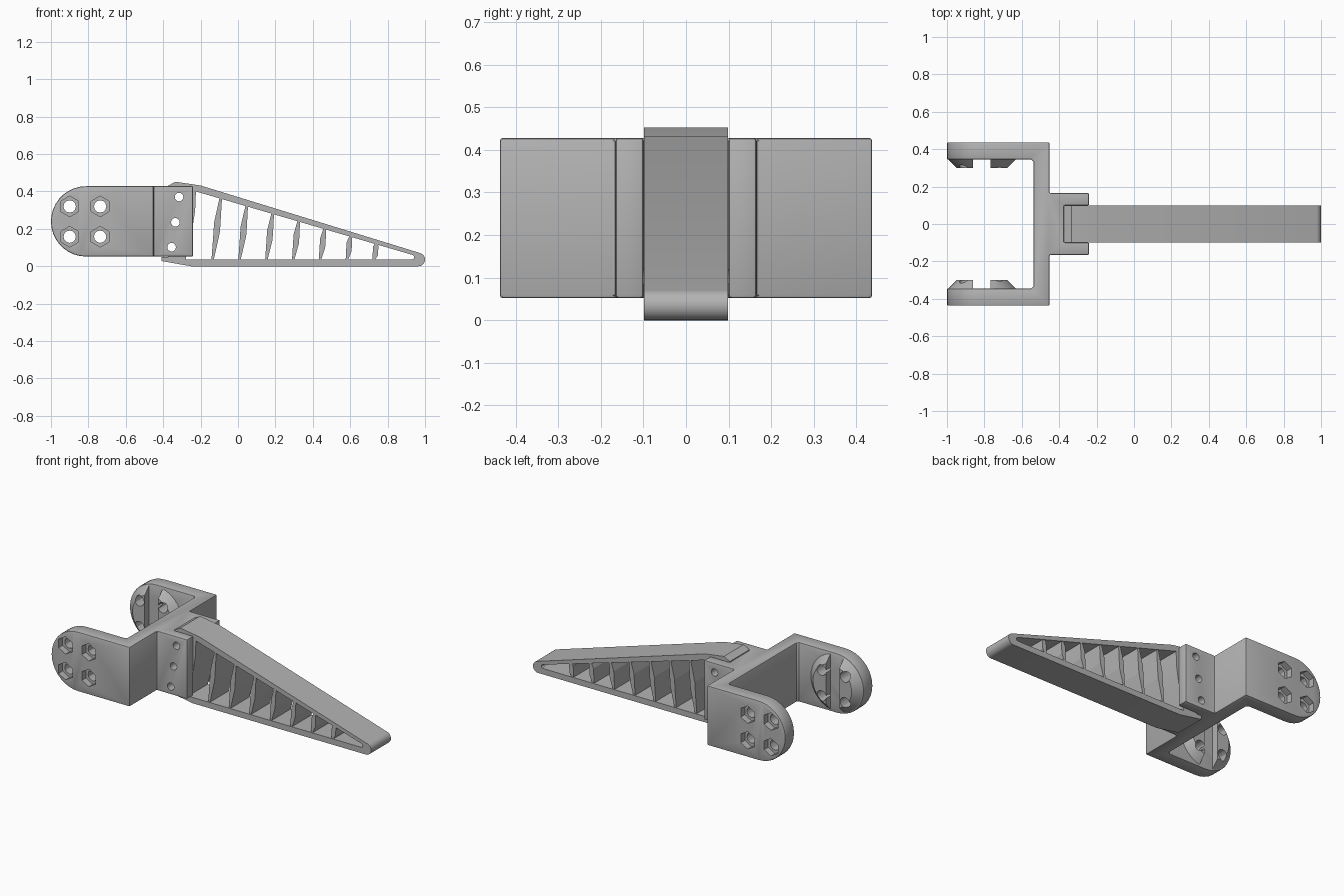
import bpy, bmesh, math
from mathutils import Vector

cube = bpy.data.objects.get("Cube")
if cube:
    bpy.data.objects.remove(cube, do_unlink=True)

grey = bpy.data.materials.new("plain grey")
grey.use_nodes = True
grey.diffuse_color = (0.45, 0.45, 0.45, 1)
grey.node_tree.nodes["Principled BSDF"].inputs["Base Color"].default_value = grey.diffuse_color


def prism(name, points, low, high, axis="y", top_scale=1.0, centre=(0, 0)):
    """Extrude a 2D outline along y (outline in x, z) or along z (outline in x, y)."""
    def place(p, h):
        return Vector((p[0], h, p[1])) if axis == "y" else Vector((p[0], p[1], h))
    tops = [[c + (v - c) * top_scale for v, c in zip(p, centre)] for p in points]
    bm = bmesh.new()
    a = [bm.verts.new(place(p, low)) for p in points]
    b = [bm.verts.new(place(p, high)) for p in tops]
    bm.faces.new(a)
    bm.faces.new(b[::-1])
    for i in range(len(a)):
        j = (i + 1) % len(a)
        bm.faces.new((a[i], b[i], b[j], a[j]))
    bmesh.ops.recalc_face_normals(bm, faces=bm.faces)
    mesh = bpy.data.meshes.new(name)
    bm.to_mesh(mesh)
    bm.free()
    mesh.materials.append(grey)
    obj = bpy.data.objects.new(name, mesh)
    bpy.context.collection.objects.link(obj)
    return obj


def arc(cx, cy, r, start, end, n):
    angles = [math.radians(start + (end - start) * i / n) for i in range(n + 1)]
    return [(cx + r * math.cos(t), cy + r * math.sin(t)) for t in angles]


def ring(cx, cy, r, n, start=0):
    return arc(cx, cy, r, start, start + 360, n)[:-1]


def activate(obj):
    bpy.ops.object.select_all(action="DESELECT")
    obj.select_set(True)
    bpy.context.view_layer.objects.active = obj


def boolean(obj, tool, operation="DIFFERENCE"):
    activate(obj)
    mod = obj.modifiers.new("cut", "BOOLEAN")
    mod.operation, mod.solver, mod.object = operation, "EXACT", tool
    bpy.ops.object.modifier_apply(modifier=mod.name)
    bpy.data.objects.remove(tool, do_unlink=True)


def finish(obj):
    activate(obj)
    bpy.ops.object.shade_smooth_by_angle(angle=math.radians(30))


# Fork bracket: mirrored plan outline with rounded ends
half = [(-0.375, 0.1), (-0.24, 0.1), (-0.24, 0.165), (-0.452, 0.165), (-0.452, 0.437),
        (-1.05, 0.437), (-1.05, 0.345), (-0.55, 0.345), (-0.538, 0.333)]
plan = half + [(x, -y) for x, y in reversed(half)]
bracket = prism("fork_bracket", plan, 0.0, 0.5, "z")
side = arc(-0.812, 0.24, 0.188, 90, 270, 18) + [(-0.2, 0.052), (-0.2, 0.428)]
boolean(bracket, prism("side_shape", side, -0.6, 0.6), "INTERSECT")
activate(bracket)
bevel = bracket.modifiers.new("edge_round", "BEVEL")
bevel.width, bevel.segments, bevel.angle_limit = 0.007, 2, math.radians(50)
bpy.ops.object.modifier_apply(modifier=bevel.name)

# Split tapered pads on the inner face of each arm
pads = []
for s, label in ((1, "left"), (-1, "right")):
    pad = prism(label + "_pad", ring(-0.812, 0.24, 0.183, 32), s * 0.347, s * 0.3,
                top_scale=0.74, centre=(-0.812, 0.24))
    groove = [(-0.862, 0), (-0.768, 0), (-0.768, 0.5), (-0.862, 0.5)]
    boolean(pad, prism("groove", groove, -0.6, 0.6))
    pads.append(pad)

# Bolt holes with hexagonal recesses through arms and pads
for x in (-0.9, -0.737):
    for z in (0.158, 0.32):
        for obj in [bracket] + pads:
            boolean(obj, prism("bolt_hole", ring(x, z, 0.033, 12), -0.6, 0.6))
        for s in (1, -1):
            boolean(bracket, prism("hex_recess", ring(x, z, 0.055, 6, 30), s * 0.397, s * 0.6))

# Finger: tapered frame with an open middle
outline = ([(-0.41, 0.05), (-0.41, 0.028), (-0.25, 0)]
           + arc(0.964, 0.036, 0.036, -90, 73, 12)
           + [(-0.2, 0.432), (-0.335, 0.452), (-0.375, 0.43), (-0.375, 0.05)])
finger = prism("finger_frame", outline, -0.099, 0.099)
opening = ([(-0.28, 0.037)] + arc(0.93, 0.049, 0.012, -90, 73, 5)
           + [(-0.225, 0.4), (-0.229, 0.3), (-0.247, 0.18)])
boolean(finger, prism("opening", opening, -0.3, 0.3))

# Clamp pin holes through cheeks and finger
for x, z in ((-0.315, 0.37), (-0.335, 0.235), (-0.355, 0.102)):
    for obj in (bracket, finger):
        boolean(obj, prism("pin_hole", ring(x, z, 0.023, 16), -0.5, 0.5))

# Slanted ribs, thicker in the middle
for i in range(7):
    foot = -0.138 + 0.1435 * i
    head = -0.09 + 0.139 * i
    top = 0.368 - 0.297 * (head + 0.09)
    middle, height = (foot + head) / 2, (top + 0.036) / 2
    w = 0.017 - 0.0005 * i
    rib = [(foot - 0.004, 0.032), (foot + 0.008, 0.032), (middle + w, height - 0.02),
           (middle + w + 0.003, height + 0.02), (head + 0.005, top + 0.006), (head - 0.007, top + 0.006),
           (middle - w + 0.003, height + 0.03), (middle - w, height - 0.02)]
    prism("rib_%d" % (i + 1), rib, -0.095, 0.095)

for obj in [bracket, finger] + pads:
    finish(obj)
